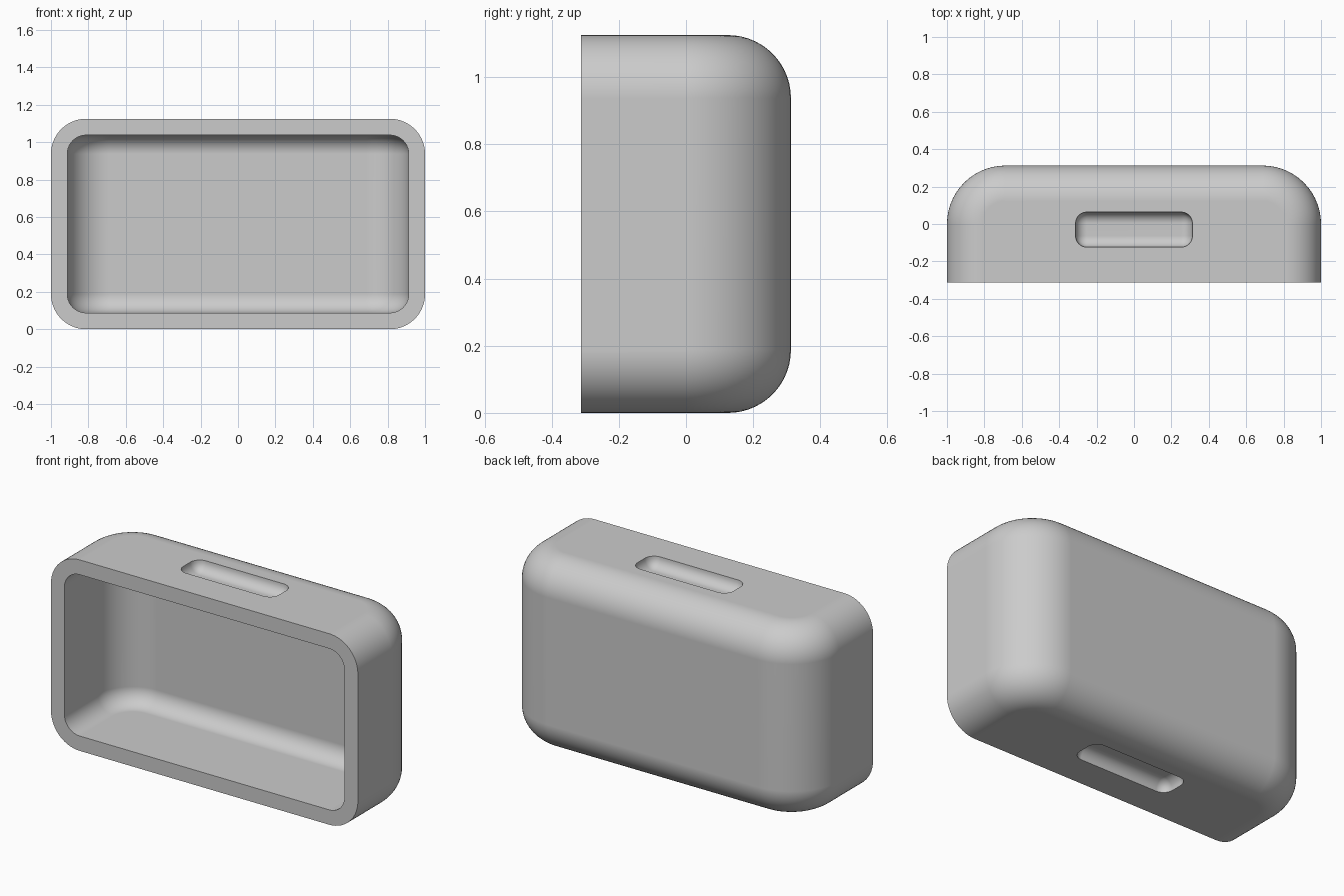
import bpy
import bmesh
from math import sin, cos, pi

if "Cube" in bpy.data.objects:
    bpy.data.objects.remove(bpy.data.objects["Cube"])

WIDTH, DEPTH, HEIGHT = 2.0, 0.625, 1.125
WALL = 0.0875
STEPS = 14

grey = bpy.data.materials.new("plain grey")
grey.use_nodes = True
colour = (0.6, 0.6, 0.6, 1.0)
grey.diffuse_color = colour
grey.node_tree.nodes["Principled BSDF"].inputs["Base Color"].default_value = colour


def make_object(name, bm):
    bmesh.ops.recalc_face_normals(bm, faces=bm.faces)
    mesh = bpy.data.meshes.new(name)
    bm.to_mesh(mesh)
    bm.free()
    mesh.materials.append(grey)
    obj = bpy.data.objects.new(name, mesh)
    bpy.context.collection.objects.link(obj)
    return obj


def footprint(half, front, back, radius):
    """Outline in plan: square front corners, rounded back corners."""
    angles = [i * pi / 2 / STEPS for i in range(STEPS + 1)]
    right = [(half - radius + radius * cos(a), back - radius + radius * sin(a))
             for a in angles]
    side = [(half, front)] + right
    return side + [(-x, y) for x, y in reversed(side)]


def rounded_body(name, half, front, back, bottom, top, corner, fillet):
    """Stack inset footprints so the top and bottom edges are filleted."""
    levels = []
    for i in range(STEPS + 1):
        a = i * pi / 2 / STEPS
        levels.append((bottom + fillet * (1 - cos(a)), fillet * (1 - sin(a))))
    levels += [(bottom + top - z, inset) for z, inset in reversed(levels)]

    bm = bmesh.new()
    rings = []
    for z, inset in levels:
        outline = footprint(half - inset, front, back - inset, corner - inset)
        rings.append([bm.verts.new((x, y, z)) for x, y in outline])
    count = len(rings[0])
    for low, high in zip(rings, rings[1:]):
        for i in range(count - 1):
            bm.faces.new((low[i], low[i + 1], high[i + 1], high[i]))
    # Flat ends and one flat front face
    bm.faces.new(rings[0])
    bm.faces.new(rings[-1])
    bm.faces.new([r[0] for r in rings] + [r[-1] for r in reversed(rings)])
    return make_object(name, bm)


def pocket_cutter(name, z):
    """Rounded block used to sink a grip recess."""
    bm = bmesh.new()
    bmesh.ops.create_cube(bm, size=1)
    bmesh.ops.scale(bm, vec=(0.625, 0.1875, 0.25), verts=bm.verts)
    bmesh.ops.bevel(bm, geom=bm.edges[:], offset=0.06, offset_type='OFFSET',
                    segments=8, profile=0.5, affect='EDGES')
    bmesh.ops.translate(bm, vec=(0, -0.03, z), verts=bm.verts)
    return make_object(name, bm)


# Outer shell
half_depth = DEPTH / 2
housing = rounded_body("housing", WIDTH / 2, -half_depth, half_depth,
                       0, HEIGHT, 0.3125, 0.1875)

# Hollow open at the front, and shallow recesses in the top and bottom
cutters = [
    rounded_body("cavity_cutter", WIDTH / 2 - WALL, -half_depth - 0.2,
                 half_depth - WALL, WALL, HEIGHT - WALL,
                 0.3125 - WALL, 0.1875 - WALL),
    pocket_cutter("top_recess_cutter", HEIGHT + 0.0625),
    pocket_cutter("bottom_recess_cutter", -0.0625),
]

bpy.ops.object.select_all(action='DESELECT')
housing.select_set(True)
bpy.context.view_layer.objects.active = housing
for cutter in cutters:
    cut = housing.modifiers.new(cutter.name, 'BOOLEAN')
    cut.operation = 'DIFFERENCE'
    cut.solver = 'EXACT'
    cut.object = cutter
    bpy.ops.object.modifier_apply(modifier=cut.name)
for cutter in cutters:
    bpy.data.objects.remove(cutter)

# Smooth fillets with crisp rims
bpy.ops.object.shade_smooth_by_angle(angle=pi / 6)
weighted = housing.modifiers.new("weighted normals", 'WEIGHTED_NORMAL')
weighted.keep_sharp = True
